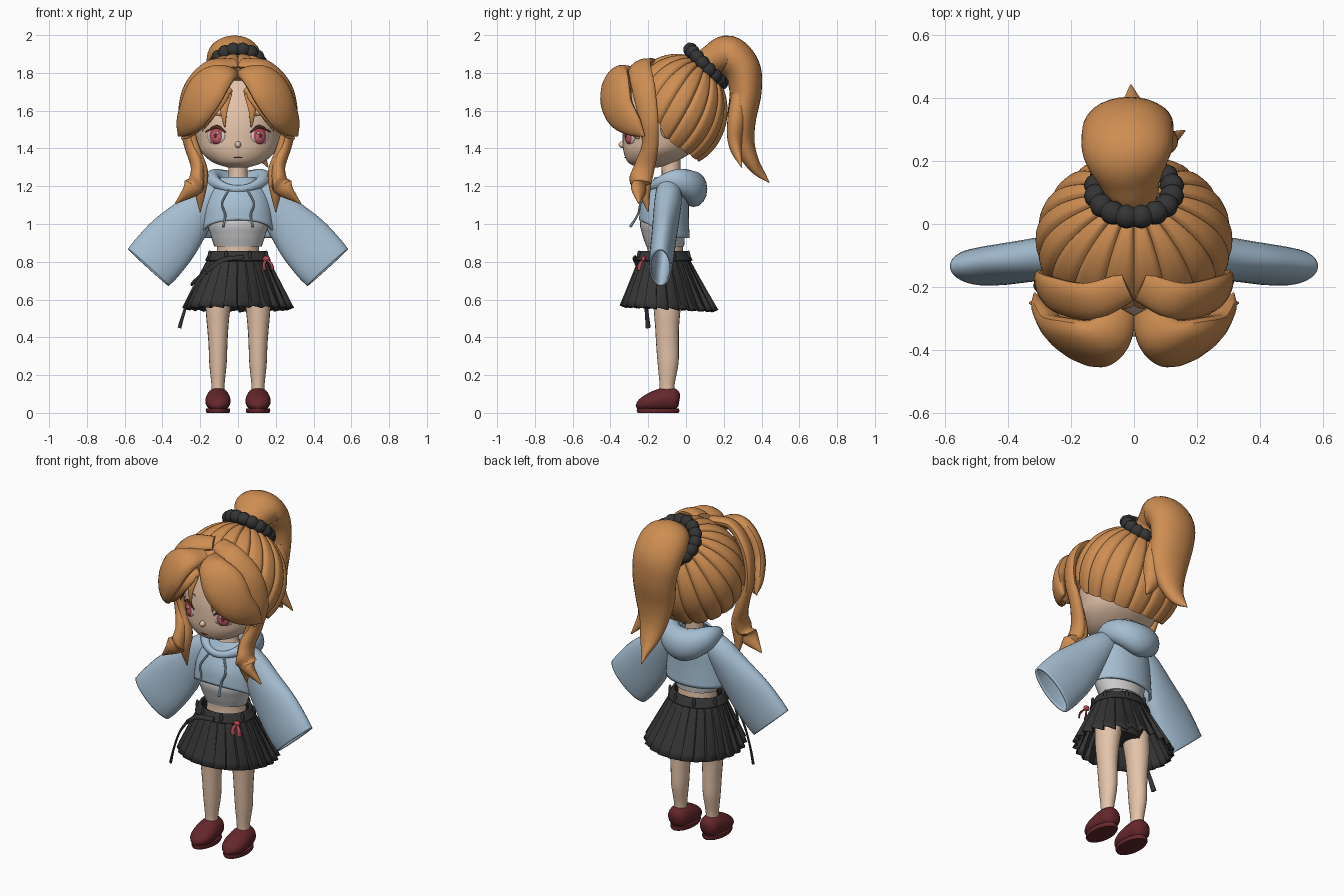
import bpy, bmesh
from math import sin, cos, pi, radians
from mathutils import Vector, Matrix


def material(name, r, g, b):
    m = bpy.data.materials.new(name)
    m.diffuse_color = (r, g, b, 1)
    return m


HAIR = material("hair_orange", .62, .27, .085)
SKIN = material("skin", .78, .55, .40)
BLUE = material("hoodie_blue", .38, .52, .65)
DARK = material("charcoal", .035, .035, .035)
SHOE = material("shoe_red", .13, .02, .025)
RED = material("red", .45, .06, .08)
PINK = material("iris_pink", .55, .12, .15)
BROWN = material("lash_brown", .10, .04, .02)


def finish(name, bm, mat, mirror=False, solid=0, angle=40):
    bmesh.ops.recalc_face_normals(bm, faces=bm.faces)
    me = bpy.data.meshes.new(name)
    bm.to_mesh(me)
    bm.free()
    ob = bpy.data.objects.new(name, me)
    bpy.context.collection.objects.link(ob)
    if mat:
        me.materials.append(mat)
    bpy.ops.object.select_all(action='DESELECT')
    ob.select_set(True)
    bpy.context.view_layer.objects.active = ob
    bpy.ops.object.shade_smooth_by_angle(angle=radians(angle))
    if solid:
        s = ob.modifiers.new("thickness", 'SOLIDIFY')
        s.thickness, s.offset = solid, 0
    if mirror:
        ob.modifiers.new("mirror", 'MIRROR')
    return ob


def skin_rings(name, rows, mat, caps=(1, 1), loop=False, **kw):
    bm = bmesh.new()
    vs = [[bm.verts.new(p) for p in r] for r in rows]
    n = len(vs[0])
    pairs = list(zip(vs, vs[1:])) + ([(vs[-1], vs[0])] if loop else [])
    for a, b in pairs:
        for i in range(n):
            j = (i + 1) % n
            bm.faces.new((a[i], a[j], b[j], b[i]))
    if not loop:
        for flag, ring in zip(caps, (vs[0], vs[-1])):
            if flag:
                bm.faces.new(ring)
    return finish(name, bm, mat, **kw)


def spline(pts, steps=6):
    P = [Vector(p) for p in pts]
    P = [2 * P[0] - P[1]] + P + [2 * P[-1] - P[-2]]
    out = []
    for a, b, c, d in zip(P, P[1:], P[2:], P[3:]):
        for k in range(steps):
            t = k / steps
            out.append(.5 * (2 * b + (c - a) * t + (2 * a - 5 * b + 4 * c - d) * t * t
                             + (3 * b - a - 3 * c + d) * t ** 3))
    return out + [P[-2]]


def tube(name, pts, mat, ref=None, n=20, **kw):
    """Loft ellipses (x, y, z, half width, half depth); ref = point the depth axis faces away from,
    None = level rings."""
    S = spline(pts)
    rows = []
    for i, s in enumerate(S):
        p = Vector(s[:3])
        B, N = Vector((1, 0, 0)), Vector((0, 1, 0))
        if ref:
            T = (Vector(S[min(i + 1, len(S) - 1)][:3]) - Vector(S[max(i - 1, 0)][:3])).normalized()
            N = p - Vector(ref)
            N = (N - T * N.dot(T)).normalized()
            B = T.cross(N)
        w, t = max(s[3], .001), max(s[4], .001)
        rows.append([p + B * w * cos(2 * pi * k / n) + N * t * sin(2 * pi * k / n) for k in range(n)])
    return skin_rings(name, rows, mat, **kw)


def blob(name, loc, scale, mat, turn=0, **kw):
    bm = bmesh.new()
    M = Matrix.Translation(loc) @ Matrix.Rotation(radians(turn), 4, 'Z') @ Matrix.Diagonal((*scale, 1))
    bmesh.ops.create_uvsphere(bm, u_segments=20, v_segments=12, radius=1, matrix=M)
    return finish(name, bm, mat, **kw)


# head, neck and face
tube("head", [(0, -.2, 1.298, .05, .05), (0, -.185, 1.325, .13, .12), (0, -.15, 1.38, .195, .18),
              (0, -.125, 1.45, .22, .21), (0, -.11, 1.55, .235, .22), (0, -.1, 1.65, .22, .205),
              (0, -.1, 1.75, .17, .16), (0, -.1, 1.82, .06, .06)], SKIN, n=40)
tube("neck", [(0, -.1, 1.12, .11, .08), (0, -.09, 1.19, .08, .065), (0, -.08, 1.24, .052, .05),
              (0, -.08, 1.36, .052, .052)], SKIN)
blob("nose", (0, -.335, 1.42), (.016, .022, .018), SKIN)
blob("ear", (.24, -.105, 1.50), (.022, .03, .045), SKIN, turn=15, mirror=True)
blob("eye_white", (.116, -.297, 1.465), (.055, .012, .044), None, turn=30, mirror=True)
blob("iris_rim", (.115, -.300, 1.467), (.043, .014, .045), RED, turn=30, mirror=True)
blob("iris", (.116, -.304, 1.462), (.032, .014, .034), PINK, turn=30, mirror=True)
blob("pupil", (.117, -.310, 1.467), (.013, .011, .016), SHOE, turn=30, mirror=True)
blob("eye_glint", (.108, -.318, 1.482), (.008, .006, .008), None, turn=30, mirror=True)
FACE = (0, -.1, 1.5)
tube("upper_lash", [(.065, -.326, 1.485, .004, .004), (.112, -.309, 1.515, .009, .007),
                    (.172, -.267, 1.488, .003, .003)], BROWN, FACE, n=8, mirror=True)
tube("eyebrow", [(.06, -.322, 1.565, .003, .003), (.11, -.304, 1.58, .006, .005),
                 (.165, -.264, 1.565, .002, .002)], HAIR, FACE, n=8, mirror=True)
tube("mouth", [(-.05, -.308, 1.357, .002, .002), (0, -.322, 1.352, .004, .004),
               (.05, -.308, 1.357, .002, .002)], BROWN, FACE, n=8)

# grooved hair cap, pulled towards the ponytail
pole = Vector((0, .53, .85)).normalized()
front = Vector((0, -pole.z, pole.y))
centre = Vector((0, -.05, 1.6))
rows = []
for j in range(26):
    row = []
    for i in range(180):
        a = 2 * pi * i / 180
        s = min(1, (1 - cos(a)) / 1.1)
        end = radians(86 + 36 * s)
        th = radians(6) + (end - radians(6)) * min(j, 24) / 24
        d = pole * cos(th) + (front * cos(a) + Vector((1, 0, 0)) * sin(a)) * sin(th)
        r = 1.005 - .05 * (1 - abs(sin(9 * a))) ** 2.5
        if j == 25:
            r *= .82
        row.append(centre + Vector((d.x * .31, d.y * .27, d.z * .30)) * r)
    rows.append(row)
skin_rings("hair_cap", rows, HAIR, caps=(1, 0), angle=50)

# bangs, side locks and strands (mirrored)
C = (0, -.1, 1.6)
locks = {
    "bang_lobe": [(.035, -.27, 1.80, .05, .03), (.09, -.36, 1.79, .085, .045), (.165, -.375, 1.71, .118, .05),
                  (.23, -.35, 1.6, .105, .045), (.285, -.28, 1.52, .065, .03), (.315, -.22, 1.465, .004, .004)],
    "bang_under_lobe": [(.05, -.3, 1.72, .03, .02), (.12, -.335, 1.66, .06, .025), (.2, -.31, 1.56, .055, .025),
                        (.27, -.26, 1.48, .03, .015), (.30, -.25, 1.45, .003, .003)],
    "side_lock": [(.02, -.2, 1.85, .05, .025), (.14, -.245, 1.83, .065, .03), (.25, -.225, 1.72, .065, .03),
                  (.287, -.20, 1.56, .055, .025), (.255, -.19, 1.42, .045, .03), (.215, -.22, 1.3, .055, .035),
                  (.235, -.25, 1.2, .058, .038), (.33, -.25, 1.11, .004, .004)],
    "side_lock_inner": [(.28, -.22, 1.6, .03, .02), (.235, -.2, 1.42, .035, .025), (.195, -.215, 1.28, .04, .035),
                        (.2, -.22, 1.18, .035, .03), (.20, -.2, 1.065, .003, .003)],
    "bang_strand": [(.06, -.325, 1.69, .03, .012), (.075, -.345, 1.6, .02, .01), (.07, -.345, 1.51, .002, .002)],
    "bang_strand_outer": [(.1, -.32, 1.68, .035, .014), (.14, -.325, 1.58, .022, .01),
                          (.19, -.28, 1.49, .002, .002)]}
for name, pts in locks.items():
    tube(name, pts, HAIR, C, n=16, mirror=True)

# ponytail and scrunchie
P = (0, 0, 1.6)
tube("ponytail", [(0, .1, 1.83, .08, .08), (-.01, .14, 1.87, .1, .08), (-.02, .22, 1.895, .14, .104),
                  (-.02, .295, 1.82, .145, .1), (-.01, .315, 1.7, .135, .085), (0, .295, 1.55, .12, .075),
                  (0, .31, 1.42, .085, .055), (0, .36, 1.31, .05, .035), (-.01, .44, 1.22, .003, .003)],
     HAIR, P, n=28)
tube("ponytail_side_tip", [(.05, .29, 1.68, .06, .05), (.075, .27, 1.55, .065, .05), (.09, .26, 1.42, .045, .035),
                           (.16, .295, 1.3, .003, .003)], HAIR, P)
axis_u, axis_v = Vector((1, 0, 0)), Vector((0, .68, -.73))
axis_n = axis_u.cross(axis_v)
rows = []
for i in range(96):
    a = 2 * pi * i / 96
    out = axis_u * cos(a) + axis_v * sin(a)
    r = .030 + .009 * abs(sin(8 * a))
    rows.append([Vector((0, .105, 1.835)) + out * (.122 + r * cos(b)) + axis_n * r * sin(b)
                 for b in [2 * pi * k / 12 for k in range(12)]])
skin_rings("scrunchie", rows, DARK, loop=True)

# torso and crop top
tube("waist", [(0, -.11, .78, .12, .1), (0, -.11, .86, .112, .095), (0, -.115, .92, .115, .095)], SKIN)
tube("crop_top", [(0, -.11, .88, .125, .1), (0, -.118, .94, .145, .112), (0, -.125, 1.01, .162, .118),
                  (0, -.11, 1.1, .14, .1)], None, n=32)

# cropped hoodie with a dropped hem at the sides and back
prof = spline([(0, .187, -.115, .128), (.35, .178, -.113, .122), (.65, .16, -.1, .108),
               (.85, .13, -.09, .09), (1, .085, -.085, .075)])
rows = []
for s, w, yc, t in prof:
    row = []
    for k in range(48):
        a = 2 * pi * k / 48
        hem = .925 + .095 * max(0, -sin(a)) ** .6
        row.append((w * cos(a), yc + t * sin(a), hem + (1.245 - hem) * s))
    rows.append(row)
skin_rings("hoodie_body", rows, BLUE, caps=(0, 0), solid=.012)
tube("bell_sleeve", [(.11, -.09, 1.18, .065, .06), (.175, -.095, 1.12, .085, .066), (.25, -.105, 1.03, .11, .064),
                     (.345, -.118, .92, .138, .06), (.43, -.13, .82, .144, .058), (.475, -.135, .77, .14, .054)],
     BLUE, (.3, 50, 1), n=32, caps=(1, 0), solid=.012, mirror=True)

# draped hood: a ring that swells at the back
rows = []
for i in range(48):
    a = 2 * pi * i / 48
    out = Vector((sin(a), -cos(a), 0))
    f = ((1 - cos(a)) / 2) ** 1.2
    p = Vector((.135 * sin(a), -.08 - .12 * cos(a), 1.185 + .045 * sin(a) ** 2))
    rows.append([p + out * (.018 + .055 * f) * cos(b) + Vector((0, 0, 1)) * (.02 + .075 * f) * sin(b)
                 for b in [2 * pi * k / 16 for k in range(16)]])
skin_rings("hood", rows, BLUE, loop=True)
tube("drawstring", [(.05, -.205, 1.18, .006, .006), (.085, -.24, 1.11, .006, .006), (.068, -.255, 1.05, .006, .006),
                    (.078, -.295, .985, .008, .008)], BLUE, (0, -.1, 1.1), n=8, mirror=True)

# pleated skirt
rows = []
for j in range(9):
    s = j / 8
    row = []
    for i in range(24):
        for u, h in ((0, 1), (.4, .35), (.8, -.7), (.9, -.8)):
            a = 2 * pi * (i + u) / 24
            r = 1 + (.012 + .045 * s) * h
            row.append(((.135 + .143 * s ** .92) * r * cos(a), -.12 + .03 * s + (.115 + .13 * s) * r * sin(a),
                        .85 - .3 * s - .012 * s * sin(a) + .006 * s * h))
    rows.append(row)
skin_rings("pleated_skirt", rows, DARK, caps=(0, 0), solid=.006, angle=25)
tube("shorts", [(0, -.1, .62, .12, .08), (0, -.105, .7, .15, .11), (0, -.11, .8, .12, .1)], DARK)

# belts, hanging strap and ribbon
tube("belt", [(0, -.12, .855, .142, .122), (0, -.118, .805, .168, .147)], DARK, n=40, caps=(0, 0), solid=.014)
for i in range(8):
    a = 2 * pi * (i + .5) / 8
    blob("belt_loop", (.163 * cos(a), -.118 + .142 * sin(a), .83), (.01, .01, .03), DARK)
S = (0, -.1, .7)
tube("slanted_belt", [(.03, -.275, .825, .012, .006), (-.08, -.268, .81, .015, .007), (-.16, -.235, .755, .015, .007),
                      (-.225, -.17, .70, .013, .007), (-.245, -.1, .68, .01, .006)], DARK, S, n=8)
tube("hanging_strap", [(-.17, -.235, .75, .012, .006), (-.235, -.22, .66, .011, .006), (-.28, -.21, .55, .011, .006),
                       (-.31, -.2, .45, .015, .008)], DARK, S, n=8)
blob("ribbon_knot", (.15, -.225, .815), (.02, .012, .016), RED)
for dx in (-.012, .028):
    tube("ribbon_tail", [(.15, -.225, .815, .006, .004), (.15 + dx, -.245, .785, .011, .005),
                         (.155 + dx, -.25, .755, .012, .005)], RED, S, n=8)

# legs and shoes
tube("leg", [(.085, -.1, .74, .08, .085), (.105, -.1, .56, .066, .072), (.107, -.1, .45, .056, .063),
             (.106, -.098, .36, .05, .06), (.106, -.095, .26, .046, .055), (.106, -.1, .15, .035, .04),
             (.106, -.1, .08, .035, .04)], SKIN, mirror=True)
tube("shoe", [(.106, -.035, .065, .025, .03), (.106, -.055, .068, .052, .056), (.106, -.1, .072, .062, .064),
              (.106, -.16, .062, .067, .057), (.106, -.21, .05, .061, .043), (.106, -.245, .038, .04, .028),
              (.106, -.263, .03, .008, .008)], SHOE, (.106, -.15, -50), n=24, mirror=True)
sole = [(.06, .108), (.065, .113), (.063, .111)]
rows = [[(.106 + w * cos(a), -.148 + t * sin(a), z) for a in [2 * pi * k / 32 for k in range(32)]]
        for z, (w, t) in zip((0, .01, .024), sole)]
skin_rings("shoe_sole", rows, SHOE, mirror=True)
